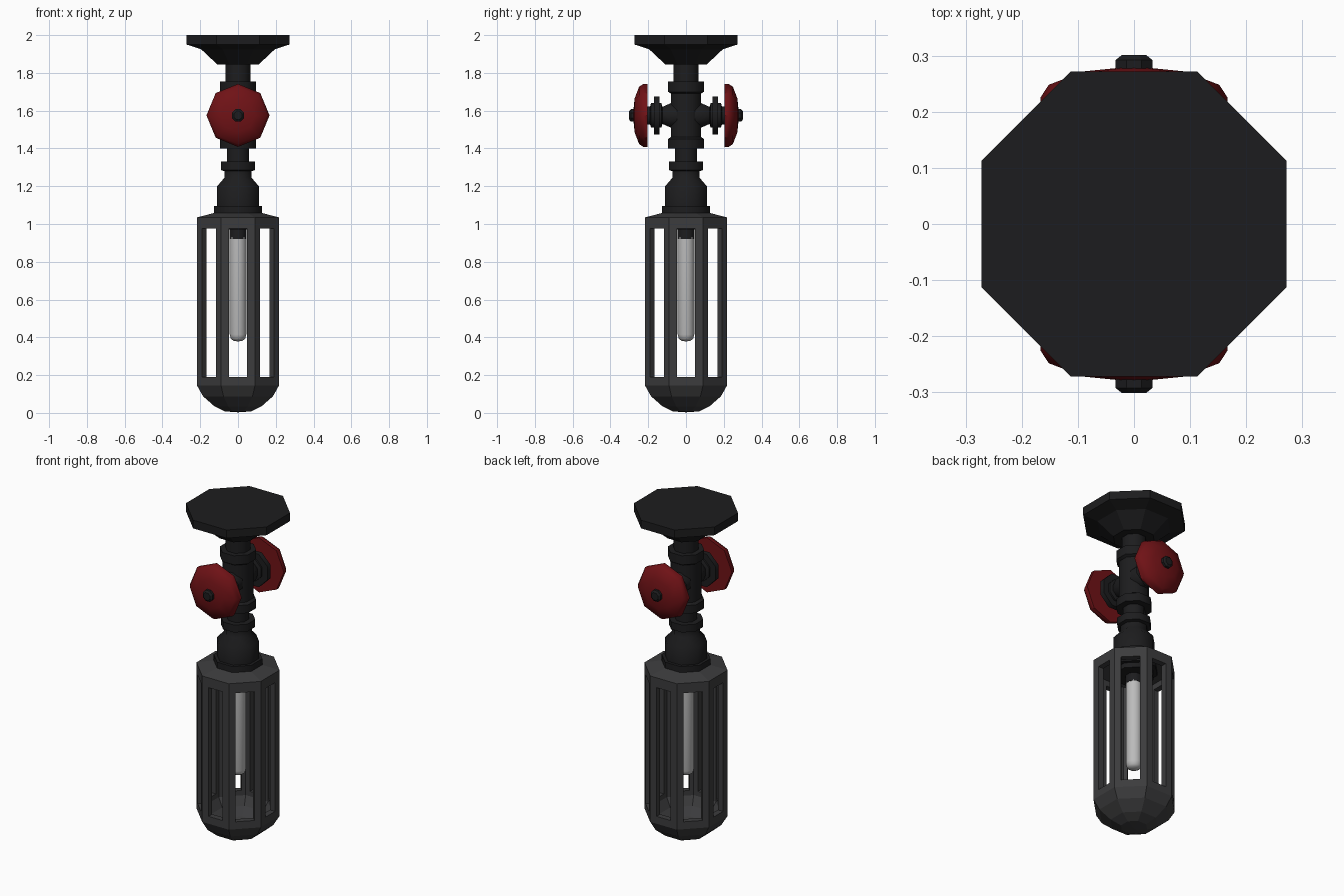
import bpy, bmesh, math
from mathutils import Matrix

if "Cube" in bpy.data.objects:
    bpy.data.objects.remove(bpy.data.objects["Cube"])


def material(name, rgb):
    m = bpy.data.materials.new(name)
    m.diffuse_color = (*rgb, 1)
    m.use_nodes = True
    m.node_tree.nodes["Principled BSDF"].inputs["Base Color"].default_value = m.diffuse_color
    return m


BLACK = material("black_iron", (0.012, 0.012, 0.013))
STEEL = material("dark_steel", (0.045, 0.045, 0.047))
RED = material("red_paint", (0.16, 0.006, 0.008))
GLASS = material("frosted_glass", (0.5, 0.5, 0.5))


def finish(name, bm, mat, smooth=0):
    bmesh.ops.recalc_face_normals(bm, faces=bm.faces[:])
    me = bpy.data.meshes.new(name)
    bm.to_mesh(me)
    bm.free()
    ob = bpy.data.objects.new(name, me)
    bpy.context.collection.objects.link(ob)
    if mat:
        me.materials.append(mat)
    if smooth:
        bpy.ops.object.select_all(action='DESELECT')
        ob.select_set(True)
        bpy.context.view_layer.objects.active = ob
        bpy.ops.object.shade_smooth_by_angle(angle=math.radians(smooth))
    return ob


def lathe(name, profile, mat, n=8, flat_front=True, place=None, smooth=0):
    """Revolve (radius, height) points; radius is to the flats when flat_front."""
    place = place or (lambda x, y, z: (x, y, z))
    bm = bmesh.new()
    rings = []
    for r, z in profile:
        if r == 0:
            rings.append([bm.verts.new(place(0, 0, z))] * n)
            continue
        R = r / math.cos(math.pi / n) if flat_front else r
        off = 0.5 if flat_front else 0
        ang = [(k + off) * 2 * math.pi / n for k in range(n)]
        rings.append([bm.verts.new(place(R * math.cos(a), R * math.sin(a), z)) for a in ang])
    for lo, hi in zip(rings, rings[1:]):
        for k in range(n):
            j = (k + 1) % n
            quad = list(dict.fromkeys((lo[k], lo[j], hi[j], hi[k])))
            bm.faces.new(quad)
    return finish(name, bm, mat, smooth)


# Ceiling plate
lathe("ceiling_plate", [(0, 2), (0.272, 2), (0.272, 1.95), (0.195, 1.925),
                        (0.11, 1.845), (0, 1.845)], BLACK)

# Vertical pipe with collars
lathe("pipe", [(0, 1.86), (0.065, 1.86), (0.065, 1.755), (0.095, 1.755), (0.095, 1.70),
               (0.08, 1.69), (0.08, 1.46), (0.095, 1.45), (0.095, 1.40), (0.058, 1.40),
               (0.058, 1.33), (0.09, 1.33), (0.09, 1.285), (0.072, 1.28), (0.072, 1.245),
               (0.11, 1.20), (0.11, 1.095), (0.127, 1.095), (0.127, 1.05), (0, 1.05)],
      BLACK, smooth=46)

# Lamp socket inside the cage
lathe("socket", [(0, 1.055), (0.125, 1.055), (0.125, 1.0), (0.105, 1.0), (0.105, 0.97),
                 (0.045, 0.97), (0.045, 0.92), (0, 0.92)], BLACK, smooth=46)

# Glass tube
lathe("lamp_tube", [(0, 0.93), (0.044, 0.93), (0.044, 0.415), (0.038, 0.392),
                    (0.024, 0.382), (0, 0.378)], GLASS, n=12, smooth=50)

# Cage shell with domed end
cage = lathe("cage", [(0, 0.003), (0.07, 0.008), (0.125, 0.035), (0.185, 0.088), (0.217, 0.145),
                      (0.217, 1.035), (0.12, 1.06), (0.12, 1.02), (0.182, 1.01),
                      (0.182, 0.16), (0.15, 0.11), (0.10, 0.07), (0, 0.045)], STEEL)

# Window cutters, one per side
bm = bmesh.new()
for k in range(8):
    half = 0.047 if k % 2 == 0 else 0.053
    m = (Matrix.Rotation(k * math.pi / 4, 4, 'Z') @ Matrix.Translation((0.22, 0, 0.5825))
         @ Matrix.Diagonal((0.14, half * 2, 0.785, 1)))
    bmesh.ops.create_cube(bm, size=1, matrix=m)
cutter = finish("window_cutter", bm, None)
cutter.hide_render = True
cutter.hide_viewport = True
cut = cage.modifiers.new("windows", 'BOOLEAN')
cut.operation = 'DIFFERENCE'
cut.solver = 'EXACT'
cut.object = cutter

# Valves on front and back
for side, s in (("front", -1), ("back", 1)):
    def place(x, y, z, s=s):
        return (x, s * z, 1.575 + y)
    lathe(side + "_valve_stem", [(0, 0.04), (0.065, 0.04), (0.065, 0.08), (0.045, 0.125),
                                 (0.065, 0.13), (0.065, 0.14), (0.1, 0.14), (0.1, 0.17),
                                 (0.065, 0.17), (0.065, 0.185), (0.048, 0.19),
                                 (0.048, 0.215), (0, 0.215)], BLACK, place=place, smooth=46)
    lathe(side + "_handwheel", [(0, 0.203), (0.167, 0.203), (0.167, 0.225), (0.152, 0.248),
                                (0.09, 0.272), (0, 0.281)],
          RED, flat_front=False, place=place, smooth=40)
    lathe(side + "_wheel_nut", [(0, 0.26), (0.033, 0.26), (0.033, 0.292), (0.022, 0.301),
                                (0, 0.301)], BLACK, place=place)
